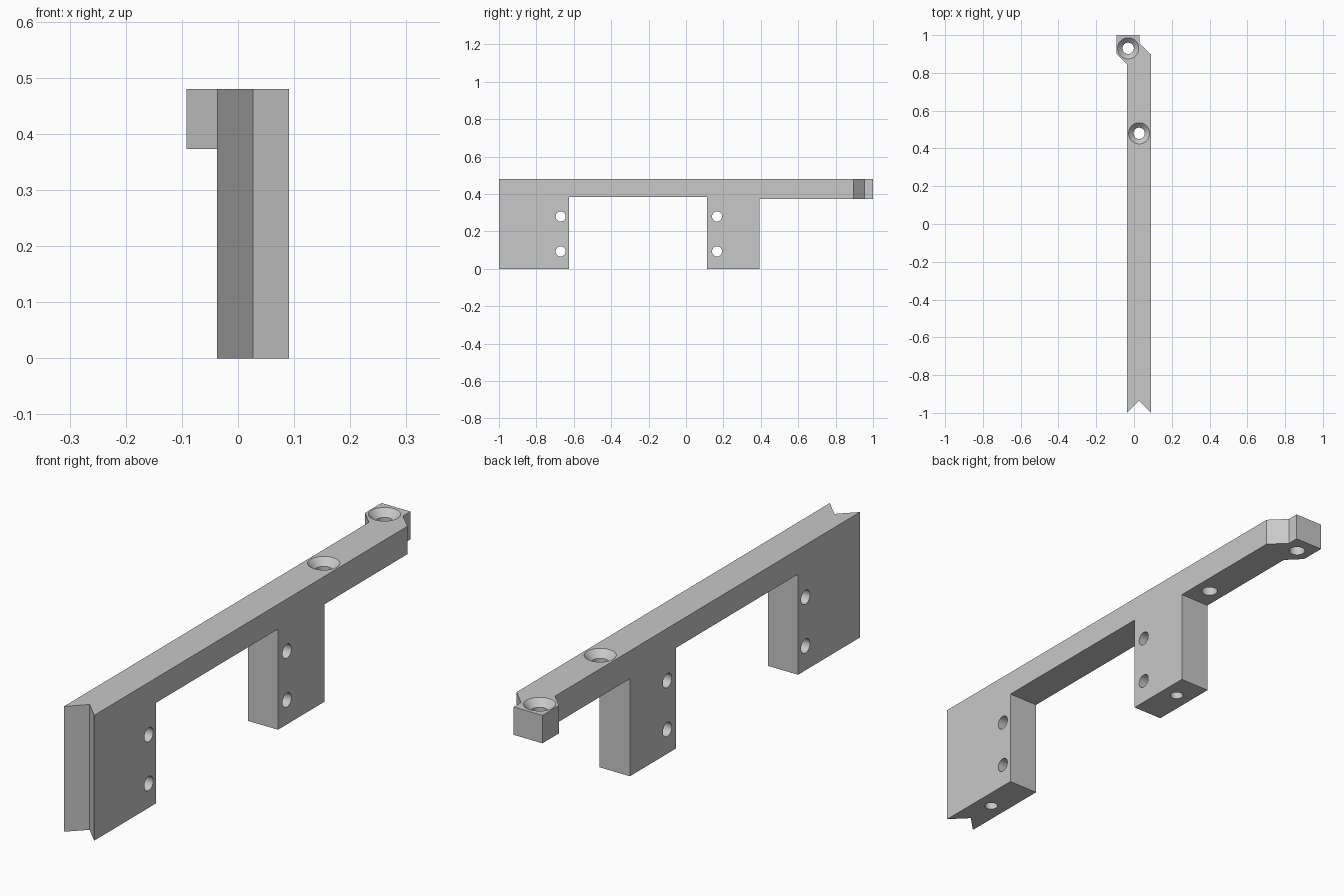
import bpy, bmesh, math
from mathutils import Matrix, Vector

cube = bpy.data.objects.get("Cube")
if cube:
    bpy.data.objects.remove(cube, do_unlink=True)

TOP = 0.48
LEFT, RIGHT = -0.037, 0.091
MID = (LEFT + RIGHT) / 2

grey = bpy.data.materials.new("plain grey")
grey.use_nodes = True
colour = (0.58, 0.58, 0.58, 1)
grey.diffuse_color = colour
grey.node_tree.nodes["Principled BSDF"].inputs["Base Color"].default_value = colour


def finish(bm, name):
    bmesh.ops.recalc_face_normals(bm, faces=bm.faces)
    mesh = bpy.data.meshes.new(name)
    bm.to_mesh(mesh)
    bm.free()
    mesh.materials.append(grey)
    obj = bpy.data.objects.new(name, mesh)
    bpy.context.collection.objects.link(obj)
    return obj


def prism(name, outline, z0, z1):
    bm = bmesh.new()
    face = bm.faces.new([bm.verts.new((x, y, z0)) for x, y in outline])
    new = bmesh.ops.extrude_face_region(bm, geom=[face])["geom"]
    verts = [v for v in new if isinstance(v, bmesh.types.BMVert)]
    bmesh.ops.translate(bm, verts=verts, vec=(0, 0, z1 - z0))
    return finish(bm, name)


def drill(name, start, axis, steps):
    """Round cutter turned from (distance, radius) steps along an axis."""
    bm = bmesh.new()
    rings = []
    turn = Vector((0, 0, 1)).rotation_difference(Vector(axis)).to_matrix()
    for d, r in steps:
        rings.append(bmesh.ops.create_circle(
            bm, segments=40, radius=r,
            matrix=Matrix.Translation((0, 0, d)))["verts"])
    for a, b in zip(rings, rings[1:]):
        for i in range(len(a)):
            j = (i + 1) % len(a)
            bm.faces.new((a[i], a[j], b[j], b[i]))
    bm.faces.new(rings[0])
    bm.faces.new(rings[-1])
    for v in bm.verts:
        v.co = turn @ v.co + Vector(start)
    return finish(bm, name)


def cut(target, cutter):
    cutter.hide_render = True
    mod = target.modifiers.new("cut", "BOOLEAN")
    mod.operation = "DIFFERENCE"
    mod.solver = "EXACT"
    mod.object = cutter
    bpy.context.view_layer.objects.active = target
    bpy.ops.object.modifier_apply(modifier=mod.name)
    bpy.data.objects.remove(cutter, do_unlink=True)


# Bracket body: notched front end, offset mounting ear at the back
bracket = prism("bracket", [
    (LEFT, -1), (MID, -0.936), (RIGHT, -1),
    (RIGHT, 0.895), (0.03, 0.955), (0.03, 1),
    (-0.092, 1), (-0.092, 0.9), (LEFT, 0.845)], 0, TOP)

# Openings that leave two legs under the bar
for y0, y1, height in ((-0.625, 0.112, 0.385), (0.392, 1.2, 0.373)):
    cut(bracket, prism("opening", [(-0.3, y0), (0.3, y0), (0.3, y1), (-0.3, y1)],
                       -0.1, height))

# Cross holes through the legs
for y in (-0.67, 0.166):
    for z in (0.093, 0.28):
        cut(bracket, drill("cross_hole", (-0.2, y, z), (1, 0, 0),
                           [(0, 0.027), (0.4, 0.027)]))

# Countersunk screw holes through the bar and the ear
for x, y in ((MID, 0.48), (-0.031, 0.93)):
    cut(bracket, drill("screw_hole", (x, y, TOP), (0, 0, 1),
                       [(-0.2, 0.03), (-0.026, 0.03), (0.01, 0.066)]))

# Blind holes in the feet
for y in (-0.815, 0.285):
    cut(bracket, drill("foot_hole", (MID, y, 0), (0, 0, 1),
                       [(-0.1, 0.024), (0.2, 0.024)]))

bpy.ops.object.select_all(action="DESELECT")
bracket.select_set(True)
bpy.context.view_layer.objects.active = bracket
bpy.ops.object.shade_smooth_by_angle(angle=math.radians(30))
